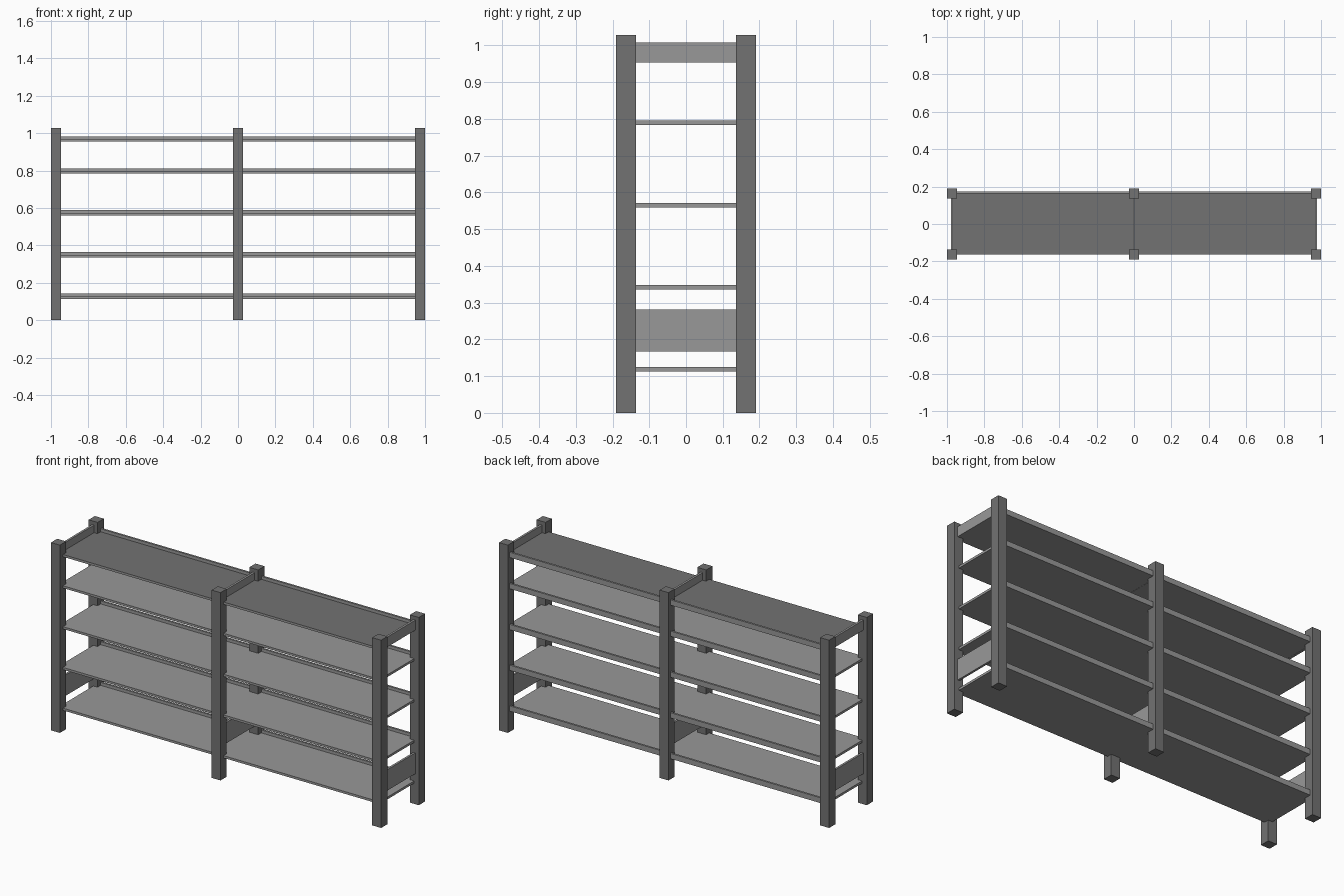
import bpy
import bmesh

cube = bpy.data.objects.get("Cube")
if cube:
    bpy.data.objects.remove(cube, do_unlink=True)


def material(name, value):
    m = bpy.data.materials.new(name)
    m.use_nodes = True
    colour = (value, value, value, 1.0)
    m.diffuse_color = colour
    bsdf = next(n for n in m.node_tree.nodes if n.type == 'BSDF_PRINCIPLED')
    bsdf.inputs["Base Color"].default_value = colour
    return m


dark = material("dark grey", 0.17)
light = material("light grey", 0.315)


def box(name, x, y, z, *mats):
    """Box from (low, high) ranges along each axis."""
    bm = bmesh.new()
    bmesh.ops.create_cube(bm, size=1.0)
    for v in bm.verts:
        for i, (low, high) in enumerate((x, y, z)):
            v.co[i] = low if v.co[i] < 0 else high
    mesh = bpy.data.meshes.new(name)
    bm.normal_update()
    bm.to_mesh(mesh)
    bm.free()
    for m in mats:
        mesh.materials.append(m)
    obj = bpy.data.objects.new(name, mesh)
    bpy.context.collection.objects.link(obj)
    return obj


POST = 0.027            # half width of a post
HEIGHT = 1.028
COLUMNS = {"right": -0.973, "middle": 0.0, "left": 0.973}

for side, cx in COLUMNS.items():
    # Front and back posts
    for end, cy in (("front", -0.163), ("back", 0.163)):
        box(f"{end}_{side}_post", (cx - POST, cx + POST),
            (cy - POST, cy + POST), (0, HEIGHT), dark)
    # Cross boards between each pair of posts
    for level, z in (("lower", (0.167, 0.281)), ("upper", (0.953, 1.008))):
        box(f"{level}_{side}_cross_board", (cx - 0.006, cx + 0.006),
            (-0.14, 0.14), z, light)

# Shelves, each with a raised strip along the back
LEVELS = (0.113, 0.336, 0.559, 0.783, 0.954)
for i, z in enumerate(LEVELS, 1):
    shelf = box(f"shelf_{i}", (-0.972, 0.972), (-0.163, 0.163),
                (z, z + 0.0125), light, dark)
    box(f"shelf_{i}_back_strip", (-0.972, 0.972), (0.163, 0.174),
        (z, z + 0.029), light)

# Dark upper face on the top shelf
for face in shelf.data.polygons:
    if face.normal.z > 0.5:
        face.material_index = 1
